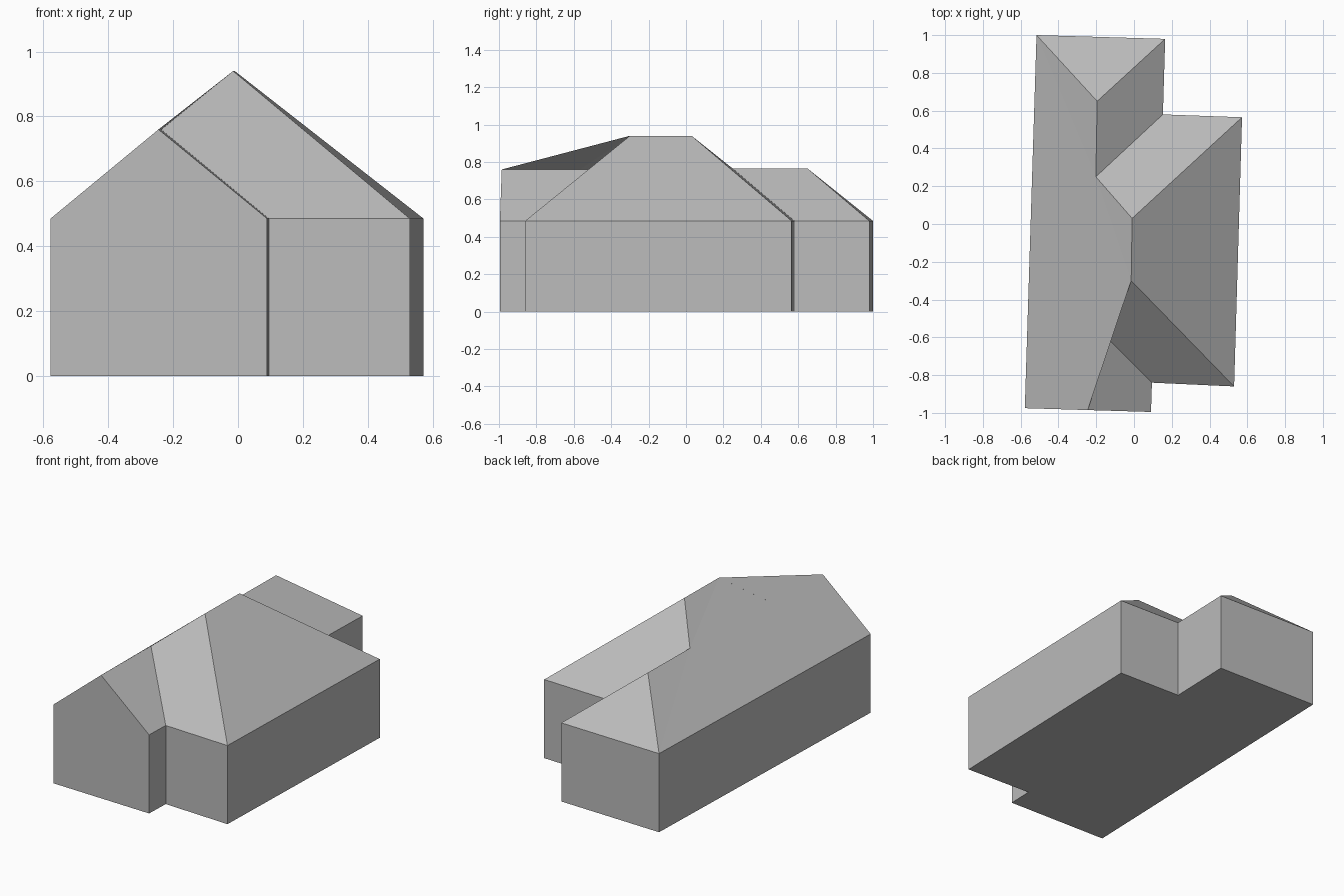
import bpy
import bmesh

default_cube = bpy.data.objects.get("Cube")
if default_cube:
    bpy.data.objects.remove(default_cube, do_unlink=True)

EAVE = 0.485

# Footprint corners, counter-clockwise from the front right corner
FOOTPRINT = {
    "front_outer": (-0.578, -0.975),
    "front_inner": (0.09, -0.995),
    "front_notch": (0.095, -0.84),
    "side_front": (0.53, -0.86),
    "side_back": (0.572, 0.565),
    "back_notch": (0.153, 0.58),
    "back_inner": (0.165, 0.98),
    "back_outer": (-0.516, 1.0),
}

# Ridge ends and the points where the low ridges meet the main roof
RIDGES = {
    "gable_peak": (-0.245, -0.985, 0.76),
    "front_junction": (-0.237, -0.51, 0.76),
    "main_front": (-0.015, -0.30, 0.94),
    "main_back": (-0.01, 0.03, 0.94),
    "back_junction": (-0.202, 0.25, 0.765),
    "back_peak": (-0.195, 0.65, 0.765),
}

# Roof slopes, each named by its corner points
SLOPES = [
    ("front_outer", "gable_peak", "front_junction", "main_front",
     "main_back", "back_junction", "back_peak", "back_outer"),
    ("front_inner", "front_notch", "front_junction", "gable_peak"),
    ("front_notch", "side_front", "main_front", "front_junction"),
    ("side_front", "side_back", "main_back", "main_front"),
    ("side_back", "back_notch", "back_junction", "main_back"),
    ("back_notch", "back_inner", "back_peak", "back_junction"),
    ("back_inner", "back_outer", "back_peak"),
]


def make_material(name, value):
    material = bpy.data.materials.new(name)
    material.use_nodes = True
    colour = (value, value, value, 1.0)
    material.diffuse_color = colour
    shader = material.node_tree.nodes["Principled BSDF"]
    shader.inputs["Base Color"].default_value = colour
    return material


def make_part(name, points, faces, material):
    """Build a flat-shaded object from named points and faces."""
    bm = bmesh.new()
    verts = {key: bm.verts.new(co) for key, co in points.items()}
    for face in faces:
        bm.faces.new([verts[key] for key in face])
    # Split the many-sided faces cleanly
    bmesh.ops.triangulate(bm, faces=[f for f in bm.faces if len(f.verts) > 5])
    mesh = bpy.data.meshes.new(name)
    bm.to_mesh(mesh)
    bm.free()
    mesh.materials.append(material)
    part = bpy.data.objects.new(name, mesh)
    bpy.context.collection.objects.link(part)
    return part


plaster = make_material("plain grey", 0.5)
corners = list(FOOTPRINT)
eaves = {key: (x, y, EAVE) for key, (x, y) in FOOTPRINT.items()}

# Walls: extruded footprint with a closed floor and a front gable
wall_points = dict(eaves, gable_peak=RIDGES["gable_peak"])
wall_points.update({"base_" + key: (x, y, 0) for key, (x, y) in FOOTPRINT.items()})
wall_faces = [["base_" + key for key in reversed(corners)]]
for a, b in zip(corners, corners[1:] + corners[:1]):
    face = ["base_" + a, "base_" + b, b]
    if a == "front_outer":
        face.append("gable_peak")
    wall_faces.append(face + [a])
make_part("house_walls", wall_points, wall_faces, plaster)

# Roof: gabled front wing, hipped main block and hipped back wing
make_part("house_roof", {**eaves, **RIDGES}, SLOPES, plaster)
